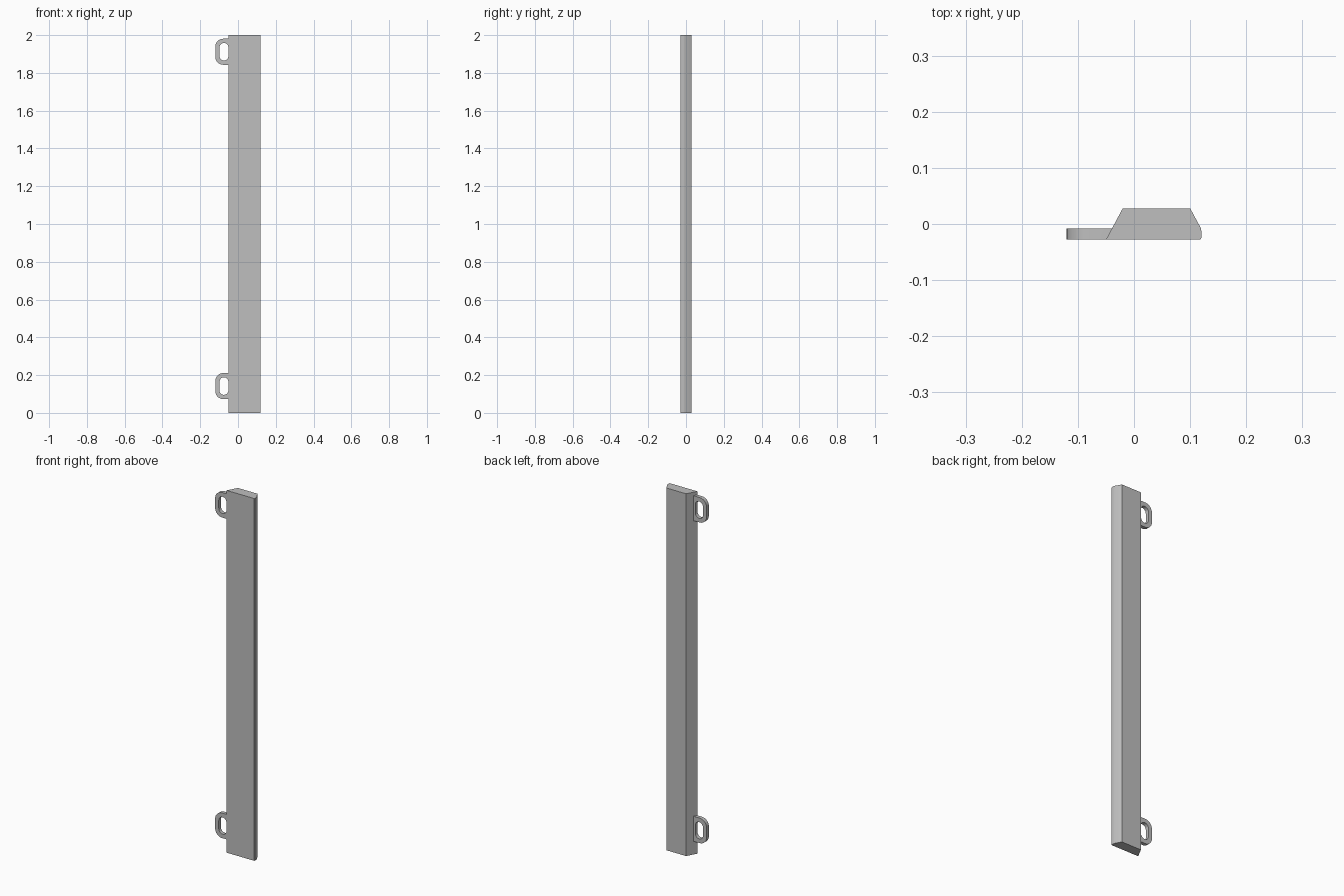
import bpy, bmesh, math

cube = bpy.data.objects.get("Cube")
if cube:
    bpy.data.objects.remove(cube)

grey = bpy.data.materials.new("plain grey")
grey.use_nodes = True
colour = (0.52, 0.52, 0.52, 1)
grey.diffuse_color = colour
grey.node_tree.nodes["Principled BSDF"].inputs["Base Color"].default_value = colour

FRONT, TAB_BACK, BACK = -0.028, -0.008, 0.028


def arc(cx, cz, r, start, end, steps=8):
    """Points on an arc, angles in degrees."""
    angles = [math.radians(start + (end - start) * i / steps) for i in range(steps + 1)]
    return [(cx + r * math.cos(a), cz + r * math.sin(a)) for a in angles]


def finish(bm, name):
    bmesh.ops.recalc_face_normals(bm, faces=bm.faces)
    mesh = bpy.data.meshes.new(name)
    bm.to_mesh(mesh)
    bm.free()
    mesh.materials.append(grey)
    obj = bpy.data.objects.new(name, mesh)
    bpy.context.collection.objects.link(obj)
    bpy.ops.object.select_all(action="DESELECT")
    obj.select_set(True)
    bpy.context.view_layer.objects.active = obj
    bpy.ops.object.shade_smooth_by_angle(angle=math.radians(30))
    return obj


def extrude(bm, offset):
    result = bmesh.ops.extrude_face_region(bm, geom=bm.faces[:])
    moved = [v for v in result["geom"] if isinstance(v, bmesh.types.BMVert)]
    bmesh.ops.translate(bm, verts=moved, vec=offset)


# Long bar with bevelled sides and a softened outer edge
profile = [(-0.05, FRONT), (0.118, FRONT), (0.12, -0.025), (0.12, -0.012),
           (0.119, -0.007), (0.10, BACK), (-0.02, BACK)]
bm = bmesh.new()
bm.faces.new([bm.verts.new((x, y, 0)) for x, y in profile])
extrude(bm, (0, 0, 2))
finish(bm, "bar")


# Slotted fixing tabs, their inner end following the bar's slope
def tab(name, z):
    left, inner, half, r = -0.12, -0.0393, 0.069, 0.042
    outline = ([(inner, half)] + arc(left + r, half - r, r, 90, 180)
               + arc(left + r, r - half, r, 180, 270) + [(inner, -half)])
    hole_x, hole_r, reach = -0.0745, 0.0235, 0.023
    slot = arc(hole_x, reach, hole_r, 0, 180, 12) + arc(hole_x, -reach, hole_r, 180, 360, 12)
    bm = bmesh.new()
    edges = []
    for loop in (outline, slot):
        verts = [bm.verts.new((x, TAB_BACK, z + h)) for x, h in loop]
        edges += [bm.edges.new((v, verts[i - 1])) for i, v in enumerate(verts)]
    bmesh.ops.triangle_fill(bm, edges=edges, use_beauty=True, normal=(0, 1, 0))
    extrude(bm, (0, FRONT - TAB_BACK, 0))
    for v in bm.verts:
        if v.co.x > -0.045 and v.co.y < TAB_BACK - 0.01:
            v.co.x = -0.05
    finish(bm, name)


tab("lower_tab", 0.142)
tab("upper_tab", 1.912)
